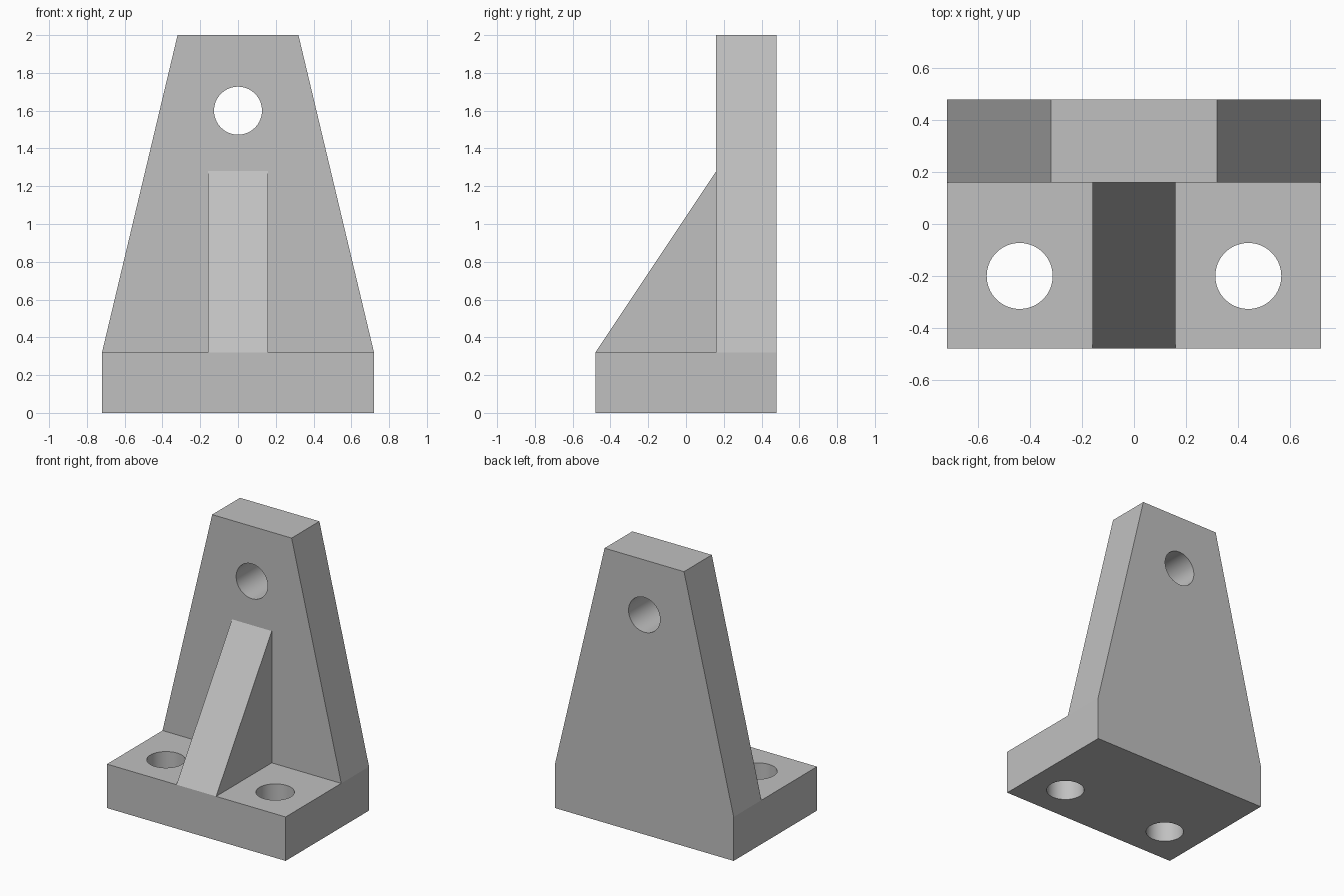
import bpy
import bmesh
from math import radians
from mathutils import Matrix, Vector

cube = bpy.data.objects.get("Cube")
if cube:
    bpy.data.objects.remove(cube, do_unlink=True)

WIDTH, FRONT, BACK = 0.72, -0.48, 0.48
BASE_TOP, WALL_FRONT = 0.32, 0.16
HOLE_RADIUS = 0.127

grey = bpy.data.materials.new("plain_grey")
grey.use_nodes = True
colour = (0.53, 0.53, 0.53, 1)
grey.diffuse_color = colour
grey.node_tree.nodes["Principled BSDF"].inputs["Base Color"].default_value = colour


def finish(name, bm):
    bmesh.ops.recalc_face_normals(bm, faces=bm.faces)
    mesh = bpy.data.meshes.new(name)
    bm.to_mesh(mesh)
    bm.free()
    mesh.materials.append(grey)
    obj = bpy.data.objects.new(name, mesh)
    bpy.context.collection.objects.link(obj)
    return obj


def prism(name, points, depth):
    """Extrude a closed 3D outline along a vector."""
    bm = bmesh.new()
    face = bm.faces.new([bm.verts.new(p) for p in points])
    new = bmesh.ops.extrude_face_region(bm, geom=[face])["geom"]
    verts = [v for v in new if isinstance(v, bmesh.types.BMVert)]
    bmesh.ops.translate(bm, verts=verts, vec=Vector(depth))
    # The extrusion keeps the first face as the other end cap
    return finish(name, bm)


def drill(target, name, centre, axis):
    """Cut a round through hole along the y or z axis."""
    bm = bmesh.new()
    turn = Matrix.Rotation(radians(90), 4, "X") if axis == "y" else Matrix()
    bmesh.ops.create_cone(bm, cap_ends=True, segments=64, radius1=HOLE_RADIUS,
                          radius2=HOLE_RADIUS, depth=1,
                          matrix=Matrix.Translation(centre) @ turn)
    cutter = finish(name, bm)
    cutter.hide_render = True
    cutter.hide_set(True)
    cutter.display_type = "WIRE"
    mod = target.modifiers.new(name, "BOOLEAN")
    mod.operation = "DIFFERENCE"
    mod.solver = "EXACT"
    mod.object = cutter


def apply_and_smooth(obj):
    """Apply the cuts, drop the cutters and smooth the bores only."""
    bpy.ops.object.select_all(action="DESELECT")
    obj.select_set(True)
    bpy.context.view_layer.objects.active = obj
    cutters = [m.object for m in obj.modifiers]
    for mod in list(obj.modifiers):
        bpy.ops.object.modifier_apply(modifier=mod.name)
    for cutter in cutters:
        bpy.data.objects.remove(cutter, do_unlink=True)
    bpy.ops.object.shade_smooth_by_angle(angle=radians(10))


# Base plate with two mounting holes
base = prism("base_plate",
             [(-WIDTH, FRONT, 0), (WIDTH, FRONT, 0),
              (WIDTH, WALL_FRONT, 0), (-WIDTH, WALL_FRONT, 0)],
             (0, 0, BASE_TOP))
for side, label in ((1, "left"), (-1, "right")):
    drill(base, label + "_hole_cutter", (side * 0.44, -0.2, 0.16), "z")

# Tapered upright with one hole near the top
half = [(WIDTH, 0), (WIDTH, BASE_TOP), (0.32, 2)]
outline = half + [(-x, z) for x, z in reversed(half)]
upright = prism("upright", [(x, WALL_FRONT, z) for x, z in outline],
                (0, BACK - WALL_FRONT, 0))
drill(upright, "upright_hole_cutter", (0, 0.32, 1.6), "y")

# Triangular stiffening rib
rib = prism("rib",
            [(-0.16, FRONT, BASE_TOP), (-0.16, WALL_FRONT, BASE_TOP),
             (-0.16, WALL_FRONT, 1.28)], (0.32, 0, 0))

for part in (base, upright):
    apply_and_smooth(part)
